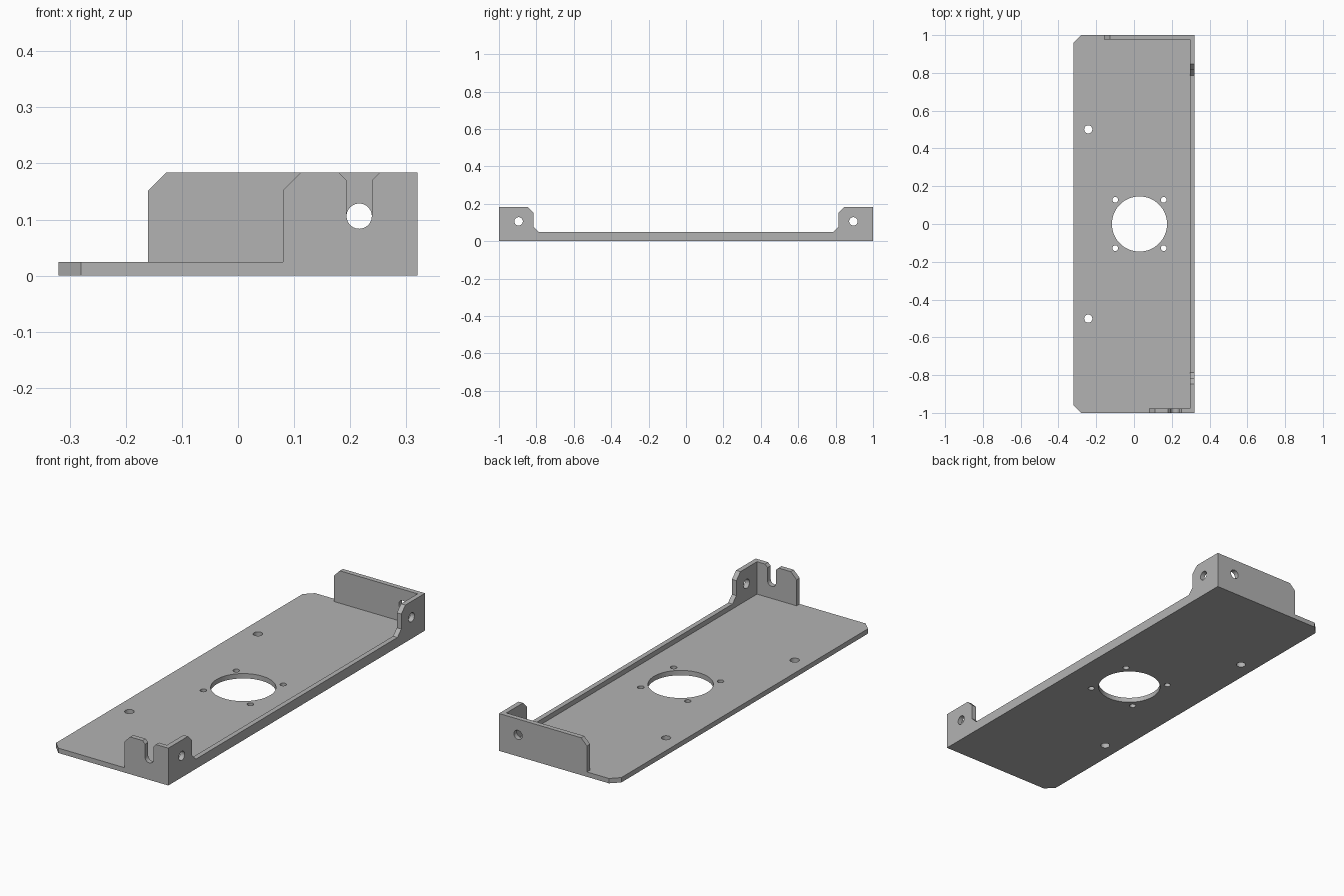
import bpy, bmesh
from math import sin, cos, pi
from mathutils import Vector

cube = bpy.data.objects.get("Cube")
if cube:
    bpy.data.objects.remove(cube, do_unlink=True)

steel = bpy.data.materials.new("grey_steel")
steel.use_nodes = True
grey = (0.45, 0.45, 0.45, 1)
steel.diffuse_color = grey
steel.node_tree.nodes["Principled BSDF"].inputs["Base Color"].default_value = grey

T = 0.024      # sheet thickness
H = 0.184      # flange height
C = 0.032      # corner chamfer
X, Y = 0.32, 1.0
PIN_X, PIN_Z, PIN_R = 0.216, 0.106, 0.0225


def arc(cx, cy, r, start=0, sweep=2 * pi, n=40):
    return [(cx + r * cos(start + sweep * i / n), cy + r * sin(start + sweep * i / n))
            for i in range(n)]


def sheet(name, outline, holes, place, thickness):
    """Fill an outline with holes, then thicken it along the given direction."""
    bm = bmesh.new()
    for loop in [outline] + holes:
        vs = [bm.verts.new(place(a, b)) for a, b in loop]
        for i, v in enumerate(vs):
            bm.edges.new((v, vs[i - 1]))
    bmesh.ops.triangle_fill(bm, edges=bm.edges[:], use_beauty=True)
    ext = bmesh.ops.extrude_face_region(bm, geom=bm.faces[:], use_keep_orig=True)
    moved = [g for g in ext["geom"] if isinstance(g, bmesh.types.BMVert)]
    bmesh.ops.translate(bm, verts=moved, vec=Vector(thickness))
    bmesh.ops.recalc_face_normals(bm, faces=bm.faces[:])
    me = bpy.data.meshes.new(name)
    bm.to_mesh(me)
    bm.free()
    me.materials.append(steel)
    ob = bpy.data.objects.new(name, me)
    bpy.context.collection.objects.link(ob)
    bpy.ops.object.select_all(action="DESELECT")
    ob.select_set(True)
    bpy.context.view_layer.objects.active = ob
    bpy.ops.object.shade_smooth_by_angle(angle=pi / 6)
    return ob


# Base plate with large opening, four screw holes and two mounting holes
inner = X - T
base = [(inner, -Y), (inner, Y), (-0.28, Y), (-X, 0.96), (-X, -0.96), (-0.28, -Y)]
base_holes = [arc(0.029, 0, 0.146, n=64)]
for s in (-1, 1):
    base_holes += [arc(x, s * 0.128, 0.015, n=24) for x in (-0.099, 0.157)]
    base_holes.append(arc(-0.242, s * 0.501, 0.0215, n=32))
sheet("base_plate", base, base_holes, lambda a, b: (a, b, 0), (0, 0, T))

# Long side wall: low rail rising to a holed ear at each end
ear = [(Y, 0), (Y, H), (0.847, H), (0.815, H - C), (0.815, 0.078), (0.785, 0.048)]
wall = ear + [(-y, z) for y, z in reversed(ear)]
wall_holes = [arc(s * 0.895, PIN_Z, PIN_R) for s in (-1, 1)]
sheet("side_wall", wall, wall_holes, lambda a, b: (inner, a, b), (T, 0, 0))


# End flanges, standing on the base plate
def flange(left):
    return [(inner, T), (left, T), (left, H - C), (left + C, H)]


# Front flange with an open slot, flared at its mouth
slot_l, slot_r, flare = PIN_X - PIN_R, PIN_X + PIN_R, 0.014
slot = [(slot_l - flare, H), (slot_l, H - flare)]
slot += arc(PIN_X, PIN_Z, PIN_R, pi, pi, 20)
slot += [(slot_r, PIN_Z), (slot_r, H - flare), (slot_r + flare, H)]
sheet("front_flange", flange(0.08) + slot + [(inner, H)], [],
      lambda a, b: (a, -Y, b), (0, T, 0))

# Back flange with a round hole
sheet("back_flange", flange(-0.16) + [(inner, H)], [arc(PIN_X, PIN_Z, PIN_R)],
      lambda a, b: (a, Y, b), (0, -T, 0))
